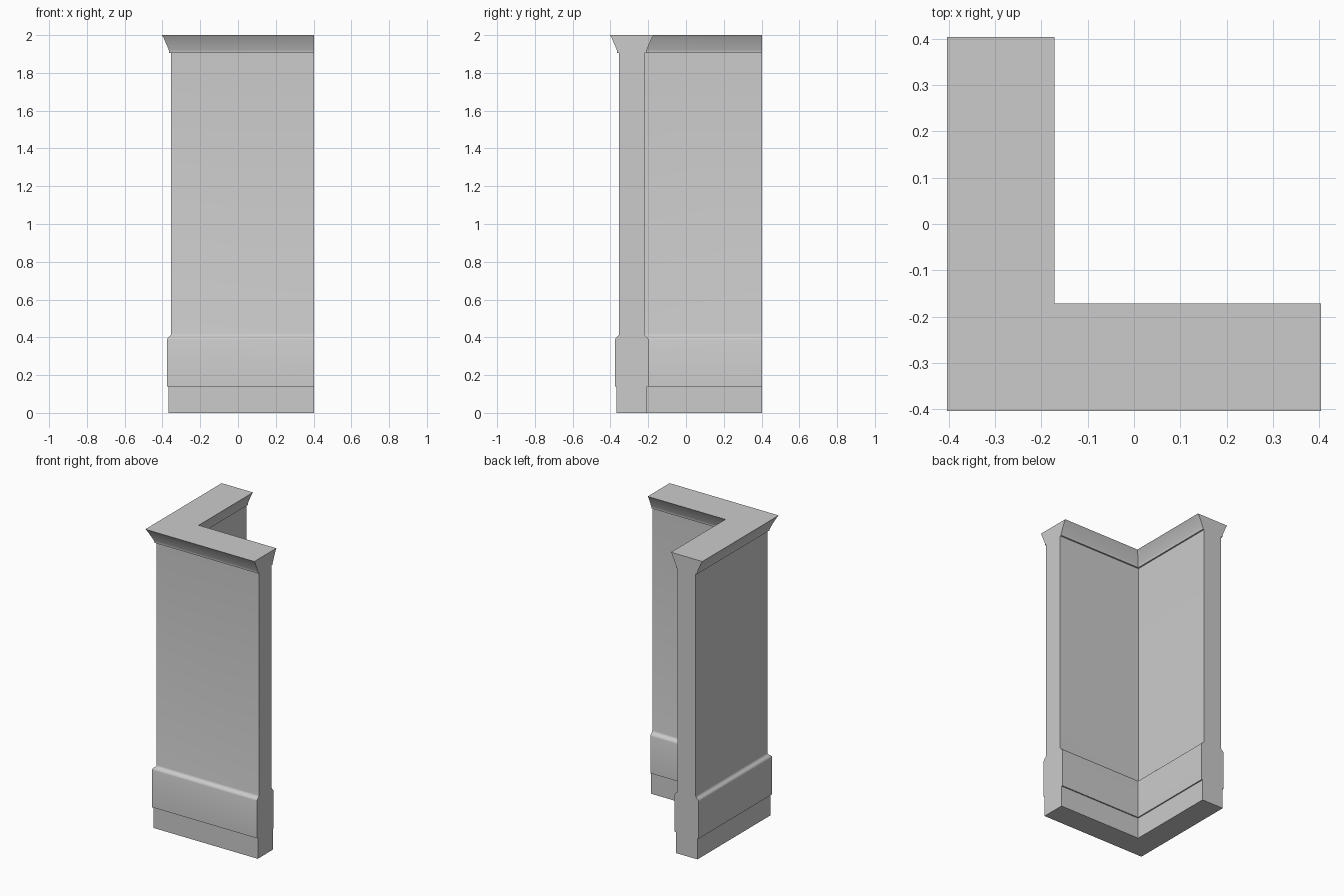
import bpy
import bmesh
import math

cube = bpy.data.objects.get("Cube")
if cube:
    bpy.data.objects.remove(cube, do_unlink=True)

# One plain grey for the whole wall
grey = bpy.data.materials.new("plain_grey")
grey.use_nodes = True
colour = (0.6, 0.6, 0.6, 1)
grey.diffuse_color = colour
grey.node_tree.nodes["Principled BSDF"].inputs["Base Color"].default_value = colour

END = 0.403       # free ends of both wings
AXIS = -0.287     # centre line of both wings

# Half thickness and height, from floor to cornice
half_profile = [
    (0.08, 0), (0.08, 0.14),                                  # plinth
    (0.088, 0.14), (0.088, 0.388),                            # skirting
    (0.086, 0.395), (0.081, 0.401), (0.074, 0.406),           # moulded edge
    (0.069, 0.412), (0.067, 0.42),
    (0.067, 1.905), (0.077, 1.905),                           # wall, cornice lip
    (0.077, 1.914), (0.08, 1.922), (0.086, 1.938),            # cornice
    (0.109, 1.99), (0.116, 2.0),
]
profile = half_profile + [(-d, z) for d, z in reversed(half_profile)]


def station(bm, place):
    """Lay the profile across the path at one point."""
    return [bm.verts.new((*place(d), z)) for d, z in profile]


# Sweep the profile around the mitred corner
bm = bmesh.new()
rings = [
    station(bm, lambda d: (END, AXIS - d)),
    station(bm, lambda d: (AXIS - d, AXIS - d)),
    station(bm, lambda d: (AXIS - d, END)),
]
n = len(profile)
for a, b in zip(rings, rings[1:]):
    for i in range(n):
        j = (i + 1) % n
        bm.faces.new((a[i], a[j], b[j], b[i]))
bm.faces.new(rings[0])
bm.faces.new(rings[-1])
bmesh.ops.recalc_face_normals(bm, faces=bm.faces)

mesh = bpy.data.meshes.new("corner_wall")
bm.to_mesh(mesh)
bm.free()
mesh.materials.append(grey)
wall = bpy.data.objects.new("corner_wall", mesh)
bpy.context.collection.objects.link(wall)

# Round mouldings shade smoothly, steps and corners stay sharp
bpy.ops.object.select_all(action="DESELECT")
wall.select_set(True)
bpy.context.view_layer.objects.active = wall
bpy.ops.object.shade_smooth_by_angle(angle=math.radians(35))
